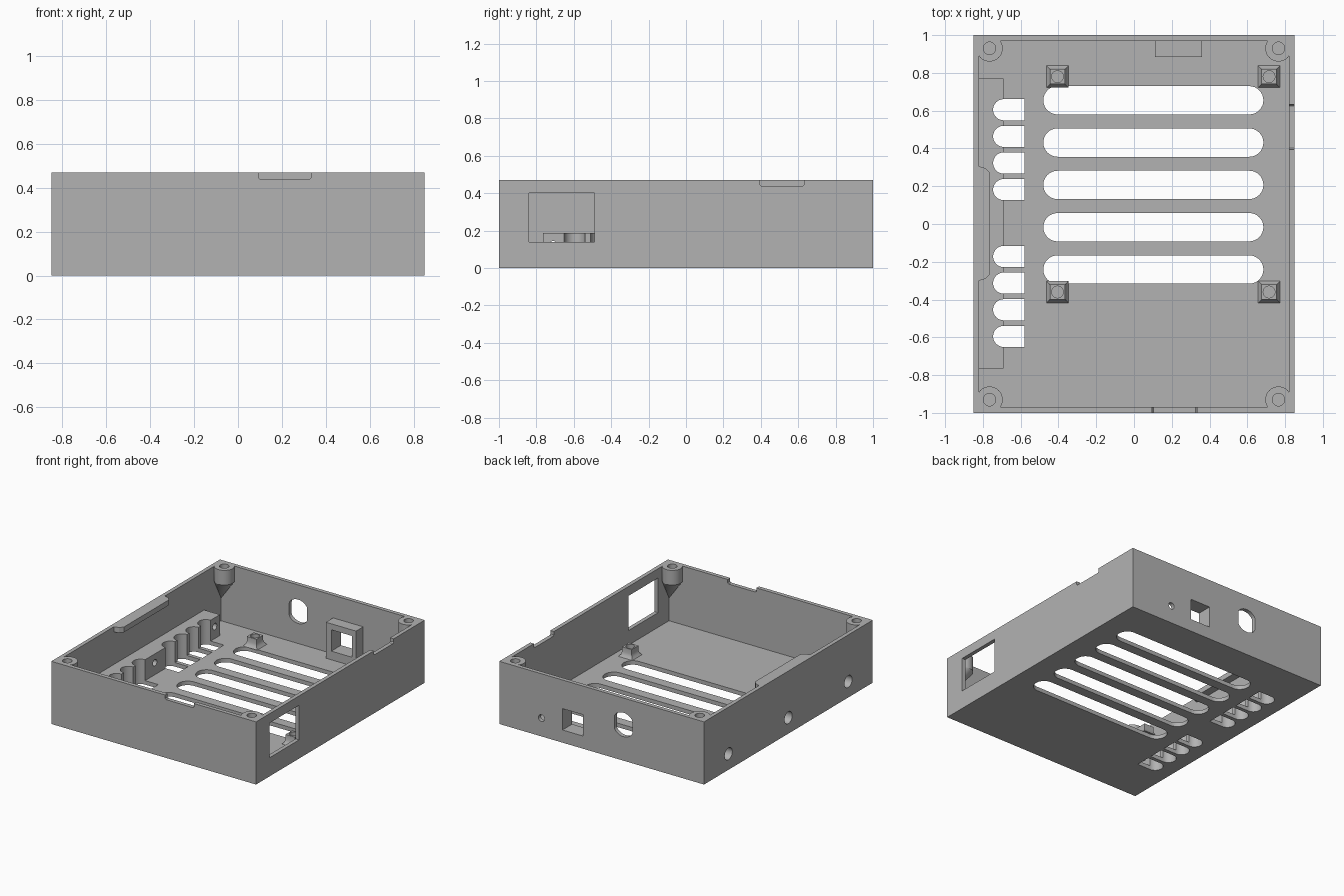
import bpy, bmesh, math

if "Cube" in bpy.data.objects:
    bpy.data.objects.remove(bpy.data.objects["Cube"])

grey = bpy.data.materials.new("plain grey")
grey.use_nodes = True
grey.diffuse_color = (0.45, 0.45, 0.45, 1)
grey.node_tree.nodes["Principled BSDF"].inputs["Base Color"].default_value = (0.45, 0.45, 0.45, 1)

HX, HY, TOP = 0.85, 1.0, 0.47      # outer half sizes and height
IX, IY, FLOOR = 0.82, 0.97, 0.03   # inner half sizes and floor top


def to_object(name, bm):
    bmesh.ops.recalc_face_normals(bm, faces=bm.faces)
    mesh = bpy.data.meshes.new(name)
    bm.to_mesh(mesh)
    bm.free()
    mesh.materials.append(grey)
    obj = bpy.data.objects.new(name, mesh)
    bpy.context.scene.collection.objects.link(obj)
    return obj


def prism(name, outline, lo, hi, axis="z"):
    """Extrude a 2D outline along an axis."""
    place = {"x": lambda u, v, w: (w, u, v),
             "y": lambda u, v, w: (u, w, v),
             "z": lambda u, v, w: (u, v, w)}[axis]
    bm = bmesh.new()
    rings = [[bm.verts.new(place(u, v, w)) for u, v in outline] for w in (lo, hi)]
    n = len(outline)
    for ring in rings:
        bm.faces.new(ring)
    for i in range(n):
        j = (i + 1) % n
        bm.faces.new((rings[0][i], rings[0][j], rings[1][j], rings[1][i]))
    return to_object(name, bm)


def rect(u0, u1, v0, v1):
    return [(u0, v0), (u1, v0), (u1, v1), (u0, v1)]


def arc(u, v, r, start=0, sweep=360, steps=32):
    count = steps if sweep == 360 else steps + 1
    angles = [math.radians(start + sweep * i / steps) for i in range(count)]
    return [(u + r * math.cos(a), v + r * math.sin(a)) for a in angles]


def hull(name, points):
    bm = bmesh.new()
    for p in points:
        bm.verts.new(p)
    out = bmesh.ops.convex_hull(bm, input=bm.verts)
    spare = [g for g in out["geom_interior"] if isinstance(g, bmesh.types.BMVert)]
    bmesh.ops.delete(bm, geom=spare, context="VERTS")
    return to_object(name, bm)


def cut(targets, cutter):
    """Subtract a cutter from every target, then discard it."""
    cutter.hide_render = True
    for target in targets:
        mod = target.modifiers.new("cut", "BOOLEAN")
        mod.operation, mod.solver, mod.object = "DIFFERENCE", "EXACT", cutter
        bpy.context.view_layer.objects.active = target
        bpy.ops.object.modifier_apply(modifier=mod.name)
    bpy.data.objects.remove(cutter)


# Open case and the parts fixed to its walls
case = prism("case", rect(-HX, HX, -HY, HY), 0, TOP)
cut([case], prism("cavity", rect(-IX, IX, -IY, IY), FLOOR, 1))
strip = prism("terminal_strip", rect(-IX, -0.69, -0.765, 0.77), FLOOR, 0.187)
port = prism("port_block", rect(0.11, 0.36, FLOOR, 0.30), 0.885, IY, "y")
parts = [case, strip, port]

# Long floor vents
for i in range(5):
    y = 0.655 - 0.224 * i
    shape = arc(0.61, y, 0.075, -90, 180, 16) + arc(-0.405, y, 0.075, 90, 180, 16)
    cut([case], prism("vent", shape, -1, 0.1))

# Wire slots through the strip and the floor, in two groups of four
for start in (0.605, -0.172):
    for i in range(4):
        y, r = start - 0.141 * i, 0.056
        shape = arc(-0.69, y, r, 90, 180, 16) + [(-0.58, y - r), (-0.58, y + r)]
        cut([case, strip], prism("wire_slot", shape, -1, 0.3))

# Stepped screw holes in the left-hand wall and strip
for y in (0.71, 0, -0.71):
    cut([case, strip], prism("counterbore", arc(y, 0.12, 0.045), -1, -0.775, "x"))
    cut([strip], prism("screw_hole", arc(y, 0.12, 0.024), -0.79, -0.6, "x"))

# Back wall openings: port, flat-sided socket, indicator
cut([case, port], prism("port_hole", rect(0.155, 0.325, 0.095, 0.255), 0.8, 1.1, "y"))
socket = [(max(-0.255, min(-0.105, u)), v) for u, v in arc(-0.18, 0.27, 0.09, 5.625)]
cut([case], prism("socket_hole", socket, 0.9, 1.1, "y"))
cut([case], prism("indicator_hole", arc(0.50, 0.137, 0.025), 0.9, 1.1, "y"))

# Side window and the two lid notches
cut([case], prism("window", rect(-0.84, -0.49, 0.14, 0.40), 0.78, 0.9, "x"))


def notch_outline(a, b):
    return [(a, 0.5), (a, 0.445), (a + 0.008, 0.437),
            (b - 0.008, 0.437), (b, 0.445), (b, 0.5)]


cut([case], prism("front_notch", notch_outline(0.095, 0.333), -1.1, -0.9, "y"))
cut([case], prism("side_notch", notch_outline(0.395, 0.632), 0.78, 0.9, "x"))

# Lid ledge on the inside of the long wall
ledge = [(-IX, -0.30), (-0.785, -0.29), (-0.762, -0.265),
         (-0.762, 0.27), (-0.785, 0.295), (-IX, 0.305)]
parts.append(prism("lid_ledge", ledge, 0.43, TOP))

# Corner screw bosses, tapering down into the corners
for sx, sy, side in ((1, 1, "back_left"), (-1, 1, "back_right"),
                     (1, -1, "front_left"), (-1, -1, "front_right")):
    ring = [(min(x, IX), min(y, IY)) for x, y in arc(0.765, 0.93, 0.07)] + [(IX, IY)]
    points = [(sx * x, sy * y, z) for x, y in ring for z in (0.36, TOP)]
    boss = hull(side + "_screw_boss", points + [(sx * IX, sy * IY, 0.2)])
    cut([boss], prism("boss_hole", arc(sx * 0.765, sy * 0.93, 0.033), 0.38, 0.6))
    parts.append(boss)

# Board standoffs with flared feet
for x in (-0.405, 0.715):
    for y in (0.78, -0.36):
        bm = bmesh.new()
        levels = ((FLOOR, 0.058), (0.045, 0.046), (0.065, 0.04), (0.1, 0.04))
        rings = [[bm.verts.new((u, v, z)) for u, v in rect(x - h, x + h, y - h, y + h)]
                 for z, h in levels]
        bm.faces.new(rings[0])
        bm.faces.new(rings[-1])
        for low, high in zip(rings, rings[1:]):
            for i in range(4):
                j = (i + 1) % 4
                bm.faces.new((low[i], low[j], high[j], high[i]))
        standoff = to_object("board_standoff", bm)
        cut([standoff], prism("standoff_hole", arc(x, y, 0.031), 0.045, 0.2))
        parts.append(standoff)

# Smooth the round walls, keep the edges sharp
bpy.ops.object.select_all(action="DESELECT")
for obj in parts:
    obj.select_set(True)
bpy.context.view_layer.objects.active = case
bpy.ops.object.shade_smooth_by_angle(angle=math.radians(25))
